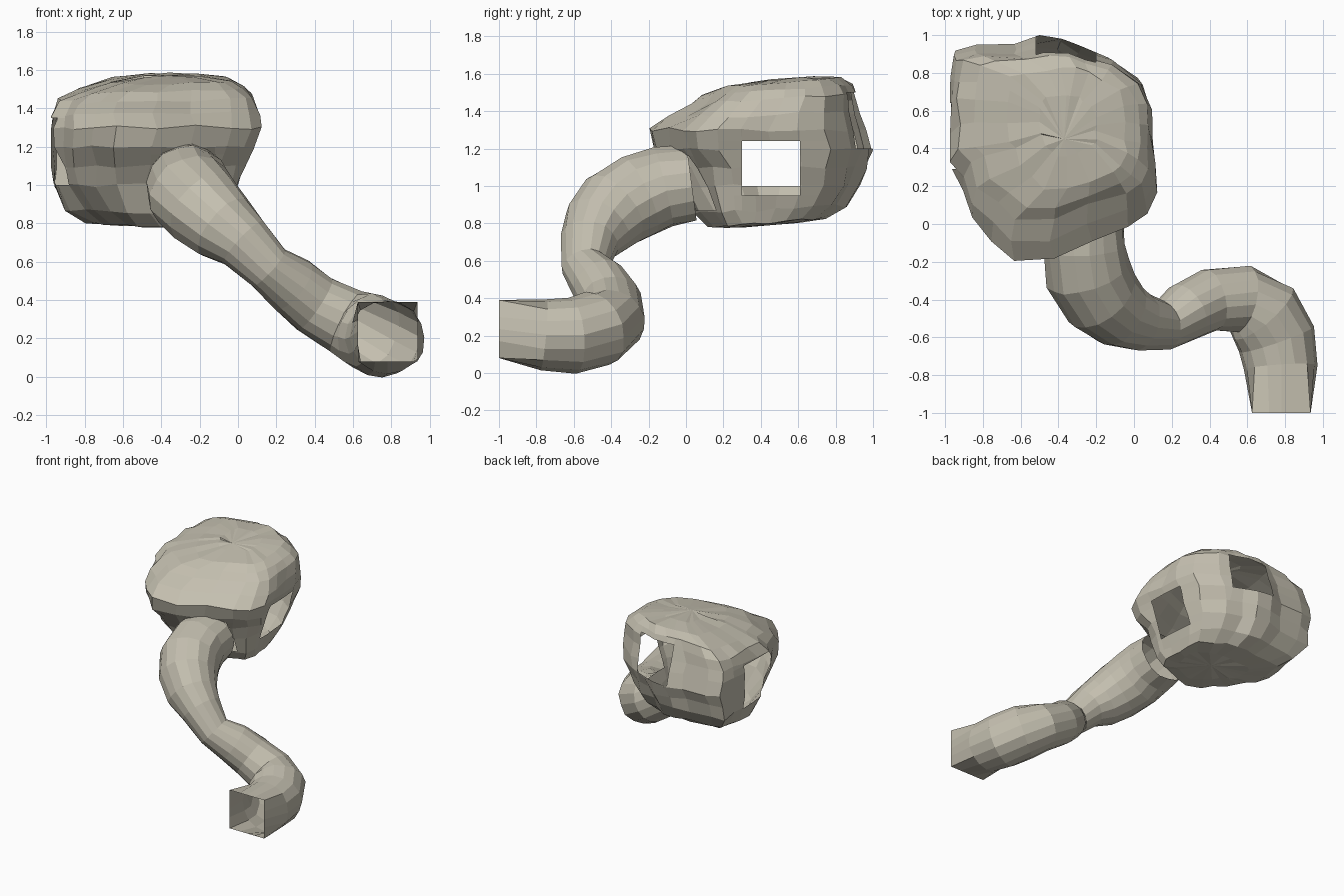
import bpy, bmesh, math, random
from mathutils import Vector

if "Cube" in bpy.data.objects:
    bpy.data.objects.remove(bpy.data.objects["Cube"])
random.seed(4)

stone = bpy.data.materials.new("warm_grey_stone")
stone.diffuse_color = (0.55, 0.52, 0.43, 1)
stone.use_nodes = True
stone.node_tree.nodes["Principled BSDF"].inputs["Base Color"].default_value = stone.diffuse_color


def finish(bm, name):
    bmesh.ops.recalc_face_normals(bm, faces=bm.faces)
    me = bpy.data.meshes.new(name)
    bm.to_mesh(me)
    bm.free()
    me.materials.append(stone)
    ob = bpy.data.objects.new(name, me)
    bpy.context.collection.objects.link(ob)
    return ob


def bridge(bm, rings):
    for a, b in zip(rings, rings[1:]):
        n = len(a)
        for i in range(n):
            j = (i + 1) % n
            bm.faces.new((a[i], a[j], b[j], b[i]))


def cut_window(bm, lo, hi):
    """Cut a clean rectangular opening through the wall inside a box."""
    thin = max(range(3), key=lambda k: hi[k] - lo[k])
    lo, hi = Vector(lo), Vector(hi)
    for k in range(3):
        if k == thin:
            continue
        for co in (lo, hi):
            no = Vector((0, 0, 0))
            no[k] = 1
            faces = [f for f in bm.faces if all(
                max(v.co[m] for v in f.verts) > lo[m] - 1e-5 and
                min(v.co[m] for v in f.verts) < hi[m] + 1e-5 for m in range(3))]
            geom = set(faces)
            for f in faces:
                geom.update(f.edges)
                geom.update(f.verts)
            bmesh.ops.bisect_plane(bm, geom=list(geom), plane_co=co, plane_no=no)
    dead = [f for f in bm.faces if all(
        lo[m] < f.calc_center_median()[m] < hi[m] for m in range(3))]
    bmesh.ops.delete(bm, geom=dead, context='FACES')


# winding tunnel: centre x, y, z and radius, from square mouth to chamber
path = [(.78, -1, .235, .155), (.78, -.76, .205, .195), (.755, -.61, .2, .205),
        (.68, -.47, .235, .205), (.57, -.395, .285, .18), (.40, -.405, .38, .165),
        (.28, -.46, .475, .155), (.16, -.535, .565, .13), (.03, -.515, .70, .155),
        (-.07, -.475, .78, .19), (-.17, -.39, .87, .215), (-.245, -.26, .945, .225),
        (-.26, -.12, .995, .215), (-.26, .03, 1.015, .205)]
bm = bmesh.new()
pts = [Vector(p[:3]) for p in path]
side, rings, N = Vector((1, 0, 0)), [], 16
for k, p in enumerate(path):
    t = pts[min(k + 1, len(pts) - 1)] - pts[max(k - 1, 0)]
    t = Vector((0, 1, 0)) if k == 0 else t.normalized()
    side = (side - t * side.dot(t)).normalized()
    up = side.cross(t)
    ring = []
    for i in range(N):
        a = 2 * math.pi * i / N
        c, s = math.cos(a), math.sin(a)
        if k == 0:                       # square mouth, four segments a side
            m = max(abs(c), abs(s))
            c, s = c / m, s / m
            r = p[3]
        else:
            r = p[3] * random.uniform(.97, 1.03)
        ring.append(bm.verts.new(pts[k] + (side * c + up * s) * r))
    rings.append(ring)
bridge(bm, rings)
finish(bm, "tunnel")

# chamber plan outline, fitted to a box for each height
plan = [(-.97, .64), (-.97, .46), (-.97, .29), (-.9, .2), (-.86, .03), (-.75, -.08),
        (-.64, -.19), (-.43, -.19), (-.23, -.1), (-.02, 0), (.07, .06), (.12, .17),
        (.115, .3), (.11, .45), (.1, .6), (.05, .76), (-.1, .88), (-.24, .93),
        (-.35, .99), (-.48, .99), (-.62, .95), (-.83, .94), (-.95, .91), (-.96, .78)]
levels = [(.79, -.65, -.15, .2, .6), (.80, -.8, -.06, .09, .75), (.87, -.9, -.03, .02, .85),
          (1.0, -.97, .005, -.04, .93), (1.1, -.975, .04, -.09, .96), (1.2, -.975, .075, -.17, .99),
          (1.30, -.975, .12, -.19, .97), (1.38, -.97, .11, -.08, .94), (1.46, -.93, .08, .03, .92),
          (1.51, -.84, .03, .09, .89), (1.545, -.66, -.04, .18, .83), (1.56, -.5, -.2, .36, .68)]
bm = bmesh.new()
rings = []
for z, x0, x1, y0, y1 in levels:
    ring = []
    for x, y in plan:
        u, v = (x + .97) / 1.09, (y + .19) / 1.18
        px, py = x0 + (x1 - x0) * u, y0 + (y1 - y0) * v
        # undercut the front left corner below the brow
        d = max(0, .6 - u - v) * max(0, 1.27 - z) * .45
        px, py = px + d, py + d
        # the roof rises to the back right, the floor rises to the back
        tilt = (.08 * (py - .42) + .12 * min(0, px + .55)) * max(0, (z - 1.3) / .25)
        tilt += .08 * (py - .4) * max(0, (1 - z) / .2)
        j = [random.uniform(-.012, .012) for _ in range(3)]
        if z > 1.5 or z < .85:
            j[2] *= .5
        ring.append(bm.verts.new((max(-.975, px + j[0]), min(1, py + j[1]), z + tilt + j[2])))
    rings.append(ring)
bridge(bm, rings)
for ring, z in ((rings[0], .79), (rings[-1], 1.57)):
    c = bm.verts.new((-.37, .45, z))
    for i in range(len(ring)):
        bm.faces.new((ring[i], ring[(i + 1) % len(ring)], c))

# openings: right, left, back, and the join with the tunnel
cut_window(bm, (-.25, .3, .95), (.5, .61, 1.24))
cut_window(bm, (-1.5, .29, 1.0), (-.7, .64, 1.35))
cut_window(bm, (-.52, .7, 1.2), (-.2, 1.5, 1.5))
cut_window(bm, (-.40, -.6, .87), (-.12, .2, 1.16))
finish(bm, "cave_chamber")
